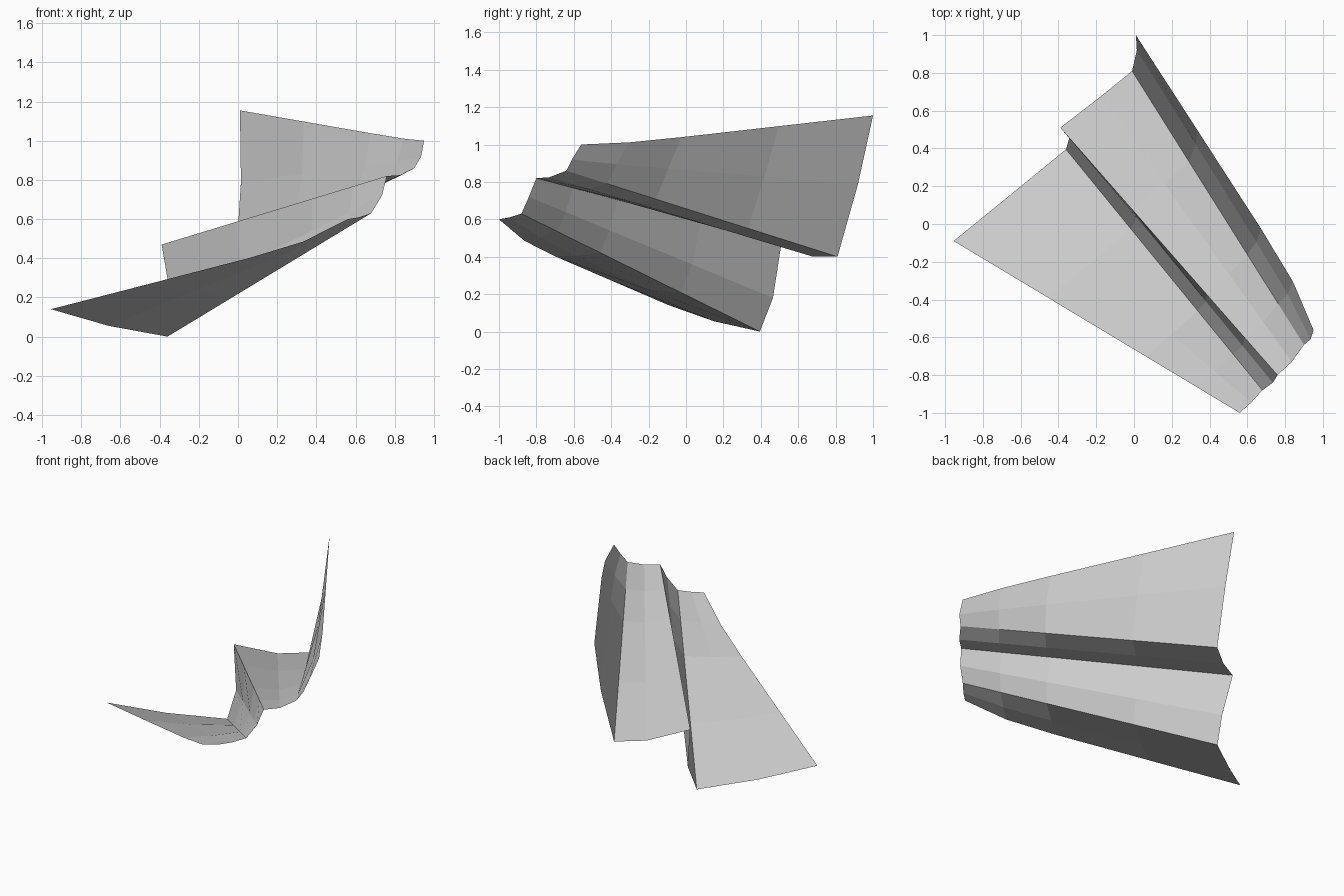
import bpy
import bmesh
from mathutils import Vector

cube = bpy.data.objects.get("Cube")
if cube:
    bpy.data.objects.remove(cube, do_unlink=True)

# Plain grey sheet colour
grey = bpy.data.materials.new("light_grey")
grey.use_nodes = True
colour = (0.6, 0.6, 0.6, 1)
grey.diffuse_color = colour
grey.node_tree.nodes["Principled BSDF"].inputs["Base Color"].default_value = colour

# Stepped cross-sections at the narrow front end and the wide back end
near = [(.56, -1, .6), (.62, -.945, .61), (.68, -.88, .63),
        (.735, -.84, .72), (.76, -.8, .82),
        (.835, -.73, .825), (.9, -.64, .86),
        (.935, -.61, .92), (.95, -.56, 1)]
far = [(-.955, -.09, .14), (-.66, .15, .055), (-.36, .395, 0),
       (-.34, .465, .18), (-.39, .51, .47),
       (-.17, .68, .4), (-.01, .81, .4),
       (.015, .92, .79), (.01, 1, 1.155)]

# Outward bow of the two free edges, fading towards the creases
low_bow = Vector((0, 0, -.046))
side_bow = Vector((.033, .02, -.012))
bows = {0: low_bow, 1: low_bow * .5, 7: side_bow * .5, 8: side_bow}

# Stations along the sheet, with the strength of the bow at each
stations = [(0, 0), (.15, 1), (.33, 1), (.67, .5), (1, 0)]


def add_band(name, first):
    """Loft one fold of the sheet between neighbouring creases."""
    bm = bmesh.new()
    rows = []
    for t, strength in stations:
        row = []
        for i in range(first, first + 3):
            p = Vector(near[i]).lerp(Vector(far[i]), t)
            row.append(bm.verts.new(p + bows.get(i, Vector()) * strength))
        rows.append(row)
    for a, b in zip(rows, rows[1:]):
        for i in range(2):
            bm.faces.new((a[i], a[i + 1], b[i + 1], b[i]))
    mesh = bpy.data.meshes.new(name)
    bm.to_mesh(mesh)
    bm.free()
    mesh.materials.append(grey)
    obj = bpy.data.objects.new(name, mesh)
    bpy.context.collection.objects.link(obj)


# Alternating flat treads and upright risers
for k, name in enumerate(("lower_tread", "lower_riser", "upper_tread", "upper_riser")):
    add_band(name, 2 * k)
